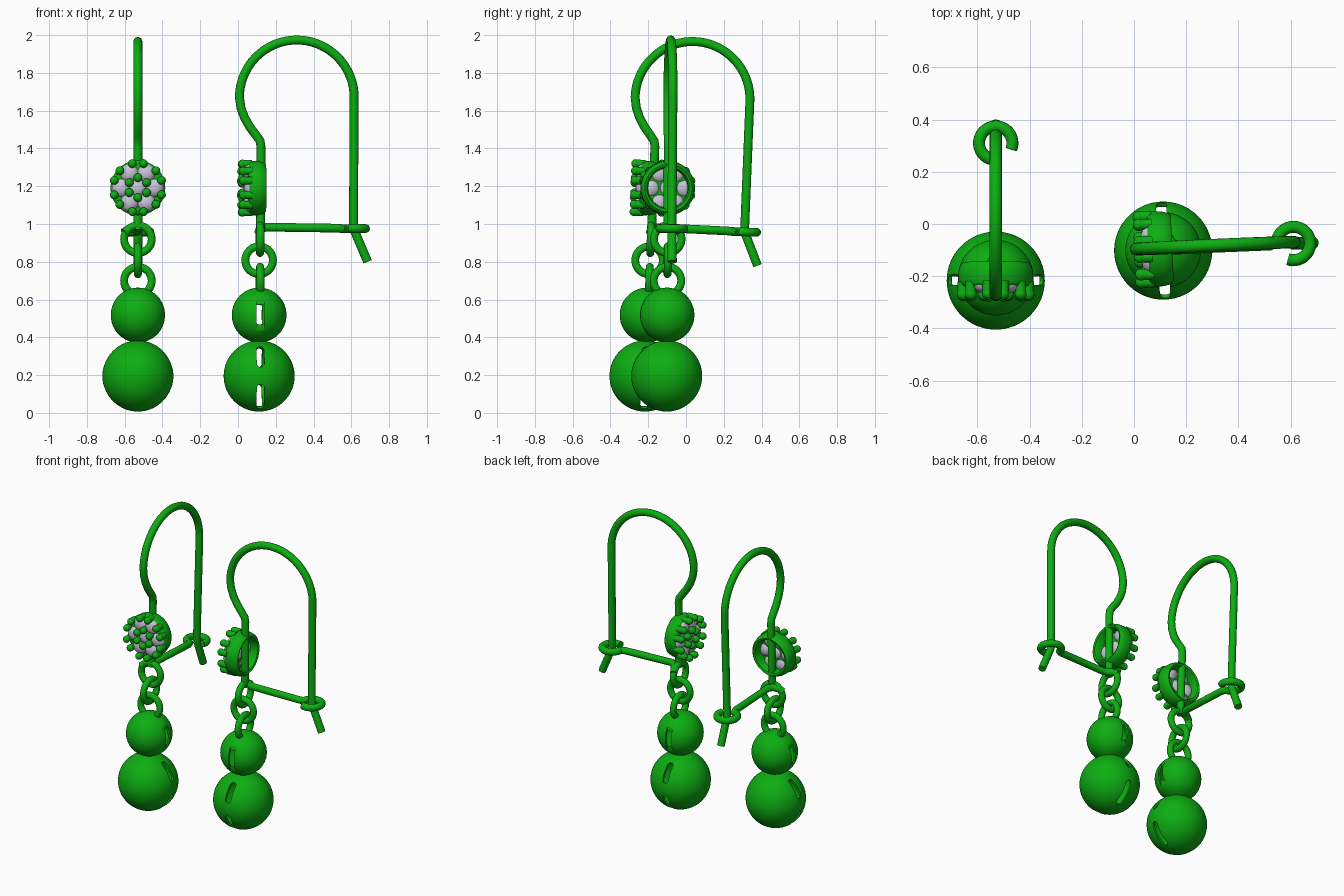
import bpy, bmesh
from math import sin, cos, pi, radians
from mathutils import Matrix, Vector

if "Cube" in bpy.data.objects:
    bpy.data.objects.remove(bpy.data.objects["Cube"])


def material(name, rgb):
    m = bpy.data.materials.new(name)
    m.diffuse_color = (*rgb, 1)
    m.use_nodes = True
    m.node_tree.nodes["Principled BSDF"].inputs["Base Color"].default_value = m.diffuse_color
    return m


GREEN = material("green_metal", (0.004, 0.42, 0.006))
GREY = material("pale_stone", (0.58, 0.55, 0.70))


def finish(ob, place, mat=GREEN):
    """Apply modifiers / curve bevel, shade and move into place."""
    bpy.ops.object.select_all(action='DESELECT')
    ob.select_set(True)
    bpy.context.view_layer.objects.active = ob
    bpy.ops.object.convert(target='MESH')
    ob = bpy.context.object
    ob.data.materials.clear()
    ob.data.materials.append(mat)
    bpy.ops.object.shade_smooth_by_angle(angle=radians(40))
    ob.matrix_world = place
    return ob


def add(name, data):
    ob = bpy.data.objects.new(name, data)
    bpy.context.collection.objects.link(ob)
    return ob


def mesh_object(name, bm):
    bmesh.ops.recalc_face_normals(bm, faces=bm.faces)
    me = bpy.data.meshes.new(name)
    bm.to_mesh(me)
    bm.free()
    return add(name, me)


def wire(name, pts, r, place, cyclic=False):
    cu = bpy.data.curves.new(name, 'CURVE')
    cu.dimensions = '3D'
    cu.bevel_depth = r
    cu.bevel_resolution = 5
    cu.use_fill_caps = True
    sp = cu.splines.new('POLY')
    sp.points.add(len(pts) - 1)
    for p, c in zip(sp.points, pts):
        p.co = (*c, 1)
    sp.use_cyclic_u = cyclic
    finish(add(name, cu), place)


def arc(cx, cy, r, a0, a1, n):
    return [(cx + r * cos(radians(a0 + (a1 - a0) * i / n)),
             cy + r * sin(radians(a0 + (a1 - a0) * i / n))) for i in range(n + 1)]


def slotted_ball(name, r, z, slots, place):
    """Hollow ball; slots = (elevation in degrees, half length) on both sides."""
    bm = bmesh.new()
    bmesh.ops.create_uvsphere(bm, u_segments=64, v_segments=40, radius=r,
                              matrix=Matrix.Translation((0, 0, z)))
    ball = mesh_object(name, bm)
    sol = ball.modifiers.new("shell", 'SOLIDIFY')
    sol.thickness = 0.015
    sol.offset = -1
    w = 0.02
    bm = bmesh.new()
    for elev, half in slots:
        for side in (-1, 1):
            e = radians(elev)
            out = Vector((side * cos(e), 0, sin(e)))
            tan = Vector((-side * sin(e), 0, cos(e)))
            prof = arc(half - w, 0, w, -90, 90, 8) + arc(w - half, 0, w, 90, 270, 8)
            ends = [[bm.verts.new(Vector((0, 0, z)) + out * r * k + tan * a + Vector((0, b, 0)))
                     for a, b in prof] for k in (0.82, 1.2)]
            n = len(prof)
            bm.faces.new(ends[0])
            bm.faces.new(ends[1])
            for i in range(n):
                j = (i + 1) % n
                bm.faces.new((ends[0][i], ends[0][j], ends[1][j], ends[1][i]))
    cutter = mesh_object("slot_cutter", bm)
    cutter.hide_render = True
    cut = ball.modifiers.new("slots", 'BOOLEAN')
    cut.operation = 'DIFFERENCE'
    cut.solver = 'EXACT'
    cut.object = cutter
    finish(ball, place)
    bpy.data.objects.remove(cutter)


def lathe(name, prof, z, place):
    """Spin (radius, y) profile around the y axis at height z."""
    bm = bmesh.new()
    vs = [bm.verts.new((r, y, z)) for r, y in prof]
    es = [bm.edges.new(p) for p in zip(vs, vs[1:])]
    bmesh.ops.spin(bm, geom=vs + es, cent=(0, 0, z), axis=(0, 1, 0), angle=2 * pi, steps=48)
    bmesh.ops.remove_doubles(bm, verts=bm.verts, dist=1e-5)
    finish(mesh_object(name, bm), place)


def spheres(name, items, z, place, mat):
    """items = (x, y, dz, radius, y stretch), joined in one object."""
    bm = bmesh.new()
    for x, y, dz, r, s in items:
        bmesh.ops.create_uvsphere(bm, u_segments=16, v_segments=10, radius=r,
                                  matrix=Matrix.Translation((x, y, z + dz)) @ Matrix.Diagonal((1, s, 1, 1)))
    finish(mesh_object(name, bm), place, mat)


def earring(tag, place):
    # two hollow balls
    slotted_ball("large_ball" + tag, 0.188, 0.195,
                 [(35, 0.067), (-40, 0.083)], place)
    slotted_ball("small_ball" + tag, 0.145, 0.518, [(1, 0.105)], place)

    # chain of three crossing links
    for i, z in enumerate((0.92, 0.808, 0.70)):
        ring = arc(0, z, 0.073, 0, 352.5, 47)
        pts = [(0, a, b) if i == 1 else (a, 0.005, b) for a, b in ring]
        wire(f"chain_link_{i + 1}{tag}", pts, 0.021, place, True)

    # ear hook: stem, round bow, long leg and kicked-out tip
    path = [(0.008, 0.97), (0.01, 1.41), (0.005, 1.44), (-0.02, 1.475), (-0.05, 1.515),
            (-0.078, 1.565), (-0.096, 1.615)]
    path += arc(0.2, 1.67, 0.304, 180, 0, 36)
    path += [(0.5, 0.985), (0.505, 0.965), (0.575, 0.80)]
    wire("ear_hook" + tag, [(0, u, z) for u, z in path], 0.024, place)

    # catch bar ending in an open loop around the leg
    bar = [(-0.075, 0.0, 0.955), (-0.05, 0.012, 0.972), (-0.02, 0.03, 0.982),
           (0, 0.06, 0.983), (0, 0.41, 0.978)]
    bar += [(a, b, 0.976) for a, b in arc(0, 0.5, 0.064, 262, -22, 32)]
    wire("catch_bar" + tag, bar, 0.023, place)

    # round stone setting: cup, stones and bead prongs
    z = 1.19
    lathe("setting_cup" + tag,
          [(0, -0.062), (0.12, -0.062), (0.138, -0.056), (0.145, -0.045), (0.143, 0.0),
           (0.136, 0.025), (0.125, 0.035), (0.113, 0.03), (0.106, 0.015),
           (0.104, -0.03), (0, -0.03)], z, place)
    spots = [(0, 0)] + arc(0, 0, 0.088, 0, 300, 5)
    spheres("stones" + tag, [(a, -0.05, b, 0.05, 0.7) for a, b in spots], z, place, GREY)
    # stone tips showing through the hollow back
    spheres("stone_backs" + tag, [(a * 0.92, -0.03, b * 0.92, 0.018, 0.8) for a, b in spots[1:]],
            z, place, GREY)
    prongs = arc(0, 0, 0.053, 30, 330, 5)
    for k in range(6):
        prongs += arc(0, 0, 0.131, 30 + 60 * k - 13, 30 + 60 * k + 13, 1)
    spheres("prong_tips" + tag, [(a, -0.089, b, 0.023, 1) for a, b in prongs], z, place, GREEN)
    bm = bmesh.new()
    for a, b in prongs:
        bmesh.ops.create_cone(bm, segments=16, radius1=0.021, radius2=0.021, depth=0.05, cap_ends=True,
                              matrix=Matrix.Translation((a, -0.065, z + b)) @ Matrix.Rotation(pi / 2, 4, 'X'))
    finish(mesh_object("prong_posts" + tag, bm), place)


def placement(x, y, turn, lean, side=0):
    pivot = Matrix.Translation((0, 0, -0.195))
    return (Matrix.Translation((x, y, 0.195)) @ Matrix.Rotation(radians(turn), 4, 'Z')
            @ Matrix.Rotation(radians(lean), 4, 'X') @ Matrix.Rotation(radians(side), 4, 'Y') @ pivot)


earring("_left", placement(-0.53, -0.217, 0, -2.0))
earring("_right", placement(0.112, -0.102, -87.5, 0, -0.4))
